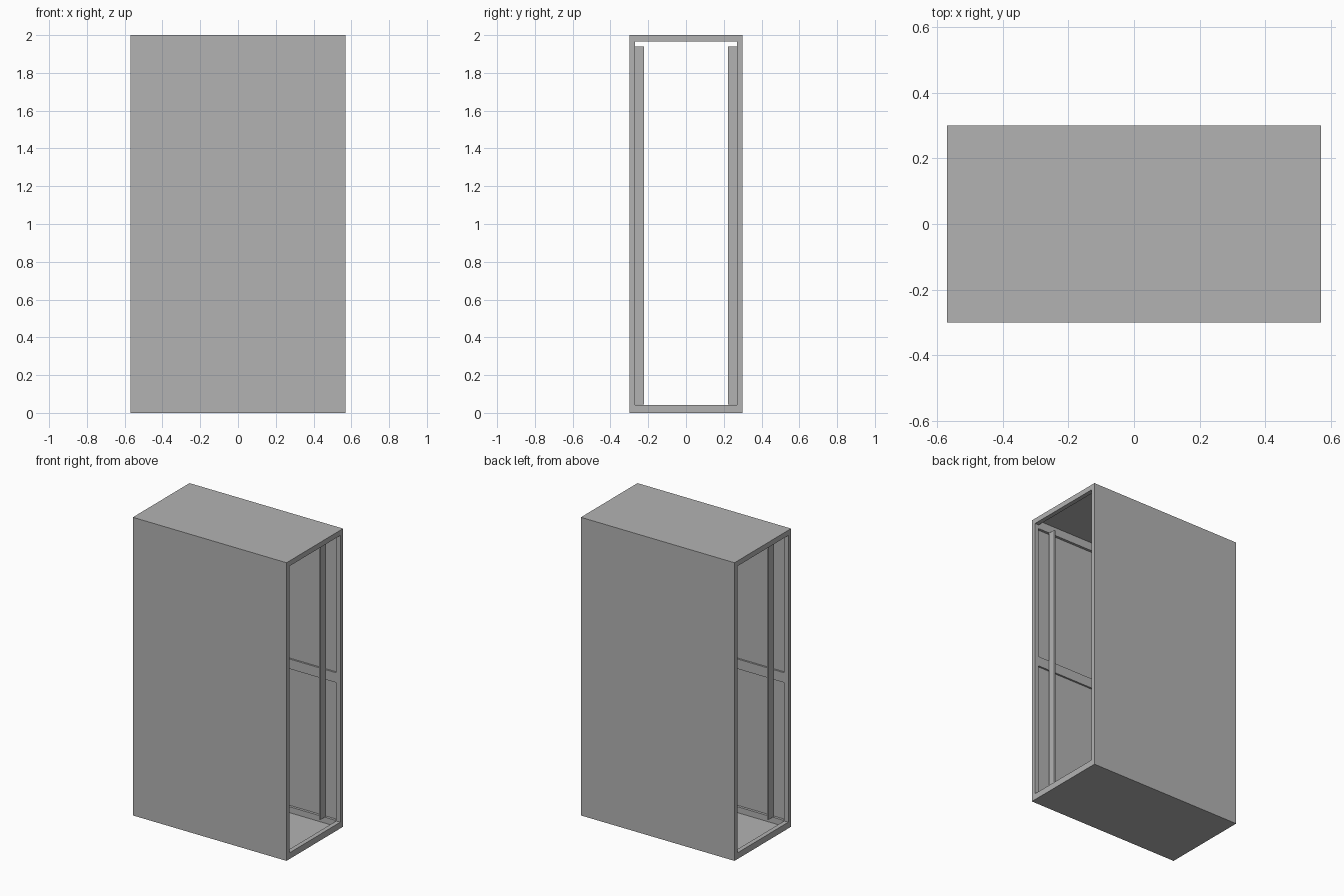
import bpy

cube = bpy.data.objects.get("Cube")
if cube:
    bpy.data.objects.remove(cube, do_unlink=True)

# One flat grey for the whole cabinet
grey = bpy.data.materials.new("cabinet grey")
grey.use_nodes = True
colour = (0.45, 0.45, 0.45, 1)
grey.diffuse_color = colour
grey.node_tree.nodes["Principled BSDF"].inputs["Base Color"].default_value = colour


def box(name, x, y, z):
    """Axis-aligned box between the given (low, high) limits."""
    bpy.ops.mesh.primitive_cube_add(size=1)
    obj = bpy.context.object
    obj.name = name
    for vert in obj.data.vertices:
        vert.co = [lim[0] if c < 0 else lim[1] for c, lim in zip(vert.co, (x, y, z))]
    obj.data.materials.append(grey)
    return obj


def span(sign, a, b):
    """Limits from a to b, flipped to the side given by sign."""
    return tuple(sorted((sign * a, sign * b)))


W, D, H = 0.57, 0.30, 2.0     # half width, half depth, height
IN_X, IN_Y = 0.54, 0.27       # inner limits of the frame
FULL_X = (-W, W)
RAIL_X = (-IN_X, IN_X)

# Thin top and bottom sheets
box("floor_sheet", RAIL_X, (-IN_Y, IN_Y), (0, 0.005))
box("roof_sheet", RAIL_X, (-IN_Y, IN_Y), (H - 0.005, H))

# Cross members framing each open end
for sx, end in ((1, "left"), (-1, "right")):
    box(end + "_bottom_lip", span(sx, IN_X, W), (-IN_Y, IN_Y), (0, 0.042))
    box(end + "_top_lip", span(sx, IN_X, W), (-IN_Y, IN_Y), (1.965, H))

for sy, side in ((-1, "front"), (1, "back")):
    # Closed wall with its framing rails
    frame_y = span(sy, IN_Y, D)
    box(side + "_panel", RAIL_X, span(sy, 0.287, D), (0.045, 1.94))
    box(side + "_bottom_rail", RAIL_X, frame_y, (0, 0.045))
    box(side + "_top_rail", RAIL_X, frame_y, (1.94, H))
    box(side + "_middle_rail", RAIL_X, span(sy, 0.275, 0.287), (0.967, 1.033))
    # Corner stiles and inner mounting posts
    for sx, end in ((1, "left"), (-1, "right")):
        box(f"{side}_{end}_stile", span(sx, IN_X, W), frame_y, (0, H))
        box(f"{side}_{end}_post", span(sx, 0.445, 0.455),
            span(sy, 0.223, 0.275), (0.045, 1.94))
